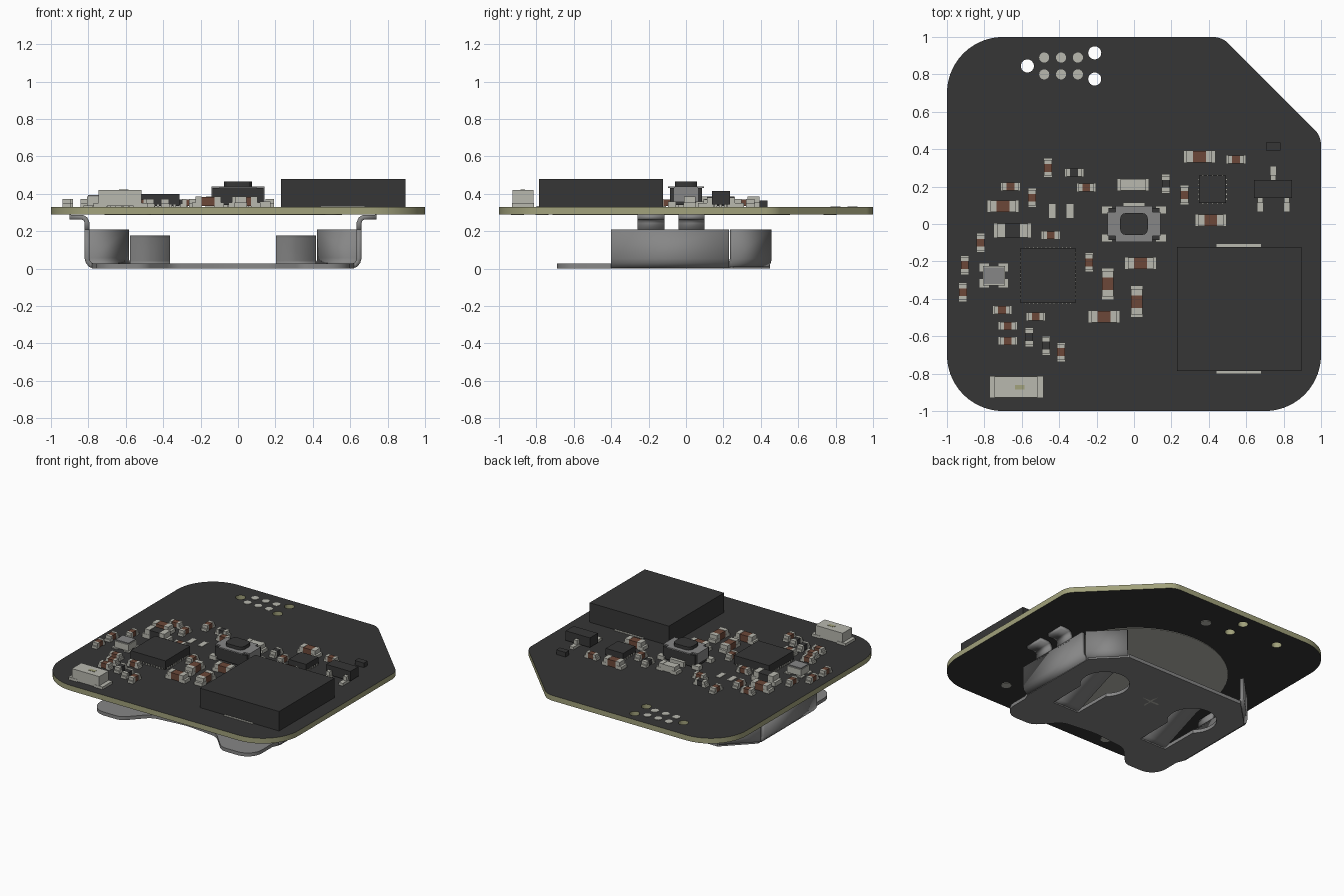
import bpy, bmesh, math
from mathutils import Vector, Matrix

if "Cube" in bpy.data.objects:
    bpy.data.objects.remove(bpy.data.objects["Cube"], do_unlink=True)


def material(name, r, g, b):
    m = bpy.data.materials.new(name)
    m.use_nodes = True
    m.diffuse_color = (r, g, b, 1)
    m.node_tree.nodes["Principled BSDF"].inputs["Base Color"].default_value = (r, g, b, 1)
    return m


BLACK = material("black", .037, .037, .037)
OLIVE = material("olive laminate", .36, .36, .2)
SILVER = material("silver solder", .48, .48, .43)
STEEL = material("grey steel", .24, .24, .24)
BROWN = material("brown ceramic", .15, .064, .04)
TOP, BOTTOM = .33, .29          # board faces
CX, CY, T = -.08, -.08, .026    # battery clip centre and sheet thickness


def finish(name, bm, mats, loc=(0, 0, 0), smooth=False):
    me = bpy.data.meshes.new(name)
    bm.to_mesh(me)
    bm.free()
    for m in mats:
        me.materials.append(m)
    ob = bpy.data.objects.new(name, me)
    ob.location = loc
    bpy.context.collection.objects.link(ob)
    if smooth:
        bpy.ops.object.select_all(action='DESELECT')
        ob.select_set(True)
        bpy.context.view_layer.objects.active = ob
        bpy.ops.object.shade_smooth_by_angle(angle=math.radians(30))
    return ob


def circle(x, y, r, n=24):
    return [(x + r * math.cos(i * math.tau / n), y + r * math.sin(i * math.tau / n)) for i in range(n)]


def rounded(corners, n=8):
    """Outline from (x, y, corner radius) points."""
    out = []
    for i, (x, y, r) in enumerate(corners):
        p = Vector((x, y))
        if not r:
            out.append((x, y))
            continue
        a = (Vector(corners[i - 1][:2]) - p).normalized()
        b = (Vector(corners[(i + 1) % len(corners)][:2]) - p).normalized()
        half = a.angle(b) / 2
        c = p + (a + b).normalized() * r / math.sin(half)
        s, e = p + a * r / math.tan(half) - c, p + b * r / math.tan(half) - c
        turn = math.atan2(s.x * e.y - s.y * e.x, s.dot(e))
        for k in range(n + 1):
            t = turn * k / n
            out.append((c.x + s.x * math.cos(t) - s.y * math.sin(t),
                        c.y + s.x * math.sin(t) + s.y * math.cos(t)))
    return out


def sheet(name, loops, z0, z1, mats, loc=(0, 0, 0)):
    """Flat sheet: first loop is the outline, the others are holes."""
    cu = bpy.data.curves.new(name, 'CURVE')
    cu.dimensions, cu.fill_mode, cu.extrude = '2D', 'BOTH', (z1 - z0) / 2
    for loop in loops:
        sp = cu.splines.new('POLY')
        sp.points.add(len(loop) - 1)
        for pt, (x, y) in zip(sp.points, loop):
            pt.co = (x, y, 0, 1)
        sp.use_cyclic_u = True
    tmp = bpy.data.objects.new(name, cu)
    bpy.context.collection.objects.link(tmp)
    dg = bpy.context.evaluated_depsgraph_get()
    me = bpy.data.meshes.new_from_object(tmp.evaluated_get(dg))
    bm = bmesh.new()
    bm.from_mesh(me)
    bpy.data.objects.remove(tmp, do_unlink=True)
    bpy.data.curves.remove(cu)
    bpy.data.meshes.remove(me)
    bmesh.ops.remove_doubles(bm, verts=bm.verts, dist=1e-5)
    bmesh.ops.translate(bm, verts=bm.verts, vec=(0, 0, (z0 + z1) / 2))
    bmesh.ops.recalc_face_normals(bm, faces=bm.faces)
    for f in bm.faces:
        f.material_index = len(mats) - 1 if abs(f.normal.z) < .5 else 0
    return finish(name, bm, mats, loc, True)


def boxes(name, parts, loc=(0, 0, TOP)):
    """One object from (x0, x1, y0, y1, z0, z1, material) boxes."""
    bm, mats = bmesh.new(), []
    for x0, x1, y0, y1, z0, z1, m in parts:
        if m not in mats:
            mats.append(m)
        mat = Matrix.Translation(((x0 + x1) / 2, (y0 + y1) / 2, (z0 + z1) / 2)) @ \
            Matrix.Diagonal((x1 - x0, y1 - y0, z1 - z0, 1))
        for v in bmesh.ops.create_cube(bm, size=1, matrix=mat)["verts"]:
            for f in v.link_faces:
                f.material_index = mats.index(m)
    return finish(name, bm, mats, loc)


def strip(name, path, a0, a1, angle=0):
    """Bent metal strip, path of (distance, height), mirrored about the clip centre."""
    bm = bmesh.new()
    rot = Matrix.Rotation(math.radians(angle), 3, 'Z')
    rows = [[bm.verts.new(rot @ Vector((d, a, z))) for a in (a0, a1)] for d, z in path]
    for p, q in zip(rows, rows[1:]):
        bm.faces.new((p[0], q[0], q[1], p[1]))
    ob = finish(name, bm, [STEEL], (CX, 0, 0), True)
    ob.modifiers.new("thickness", 'SOLIDIFY').thickness = T
    ob.modifiers["thickness"].offset = 0
    ob.modifiers.new("mirror", 'MIRROR')
    return ob


# Circuit board with three drilled holes
outline = rounded([(-1, -1, .3), (1, -1, .3), (1, .47, .12), (.47, 1, .12), (-1, 1, .3)], 14)
holes = [circle(x, y, .035) for x, y in ((-.57, .845), (-.21, .915), (-.21, .775))]
sheet("circuit_board", [outline] + holes, BOTTOM, TOP, [BLACK, OLIVE])

# Round contact pads
for x in (-.48, -.39, -.3):
    for y in (.8, .89):
        sheet("programming_pad", [circle(x, y, .027)], TOP, TOP + .003, [SILVER])
sheet("battery_pad", [circle(CX, CY, .635, 64)], BOTTOM - .004, BOTTOM, [SILVER])
for x, y in ((0, .77), (.5, -.77), (-.5, -.9)):
    sheet("test_pad", [circle(x, y, .035)], BOTTOM - .004, BOTTOM, [SILVER])

# Battery clip base with two keyhole openings and a scooped front
side = [(.5, .45, 0), (.7, .25, 0), (.7, -.4, 0), (.68, -.45, 0),
        (.68, -.69, .12), (.42, -.69, .1), (.27, -.53, .12)]
base = rounded(side + [(0, -.5, .5)] + [(-x, y, r) for x, y, r in reversed(side)])
key = [(.39 + .17 * math.sin(math.radians(a)), .06 - .17 * math.cos(math.radians(a)))
       for a in range(42, 319, 12)] + [(.28, -.36), (.5, -.36)]
sheet("clip_base", [base, key, [(-x, y) for x, y in key]], 0, T, [STEEL], (CX, 0, 0))
m = T / 2


def wall(r):
    return [(r - .09, m), (r - .04, m), (r - .018, .02), (r - .005, .036), (r, .055), (r, .21)]


strip("clip_side_wall", wall(.727), -.4, .23)
strip("clip_corner_wall", wall(.68), -.335, -.045, 45)
tab = [(.727, .2), (.727, .245), (.735, .265), (.752, .275), (.82, .275)]
strip("clip_tab_front", tab, -.26, -.115)
strip("clip_tab_back", tab, -.04, .1)
strip("clip_spring", [(-.4, m), (-.33, .03), (-.02, .15), (.05, .163), (.12, .155)], -.497, -.283, 90)
boxes("polarity_cross", [(-.07, .07, -.008, .008, -.002, 0, SILVER),
                         (-.008, .008, -.07, .07, -.002, 0, SILVER)], (CX, .08, .002))


# Small two-terminal components
SIZES = {"S": (.105, .046, .042), "M": (.17, .066, .055), "L": (.205, .08, .07)}


def chip(x, y, axis, size="S", body=BROWN):
    l, w, h = SIZES[size]
    parts = [(-l * .22, l * .22, -w * .46, w * .46, .004, h * .96, body)]
    for s in (-1, 1):
        for a, b, half, top in ((.2, .4, .48, h), (.2, .5, .5, h * .45)):
            x0, x1 = sorted((s * l * a, s * l * b))
            parts.append((x0, x1, -w * half, w * half, 0, top, SILVER))
    ob = boxes("chip_component", parts, (x, y, TOP))
    ob.rotation_euler.z = math.pi / 2 if axis == "v" else 0


for x, y in ((-.46, .3), (-.545, .14), (-.82, -.1), (-.905, -.22), (-.915, -.365),
             (-.24, -.205), (-.39, -.685), (.27, .155)):
    chip(x, y, "v")
for x, y in ((-.66, .2), (-.255, .195), (-.445, -.06), (-.705, -.46), (-.675, -.545),
             (-.675, -.625), (-.525, -.495), (.545, .345)):
    chip(x, y, "h")
for x, y in ((-.56, -.605), (-.47, -.65), (.17, .215)):
    chip(x, y, "v", "S", BLACK)
for x, y in ((-.7, .095), (.035, -.21), (-.16, -.495), (.35, .36), (.41, .02)):
    chip(x, y, "h", "M")
for x, y in ((-.14, -.32), (.015, -.415)):
    chip(x, y, "v", "M")
chip(-.32, .275, "h", "S", BLACK)
chip(-.005, .21, "h", "M", SILVER)
chip(-.65, -.035, "h", "L", BLACK)
for x in (-.437, -.342):
    boxes("bare_pad", [(x - .018, x + .018, .032, .107, 0, .003, SILVER)])


# Square integrated circuits with rows of edge contacts
def square_chip(name, x, y, half, h, n):
    parts = [(-half, half, -half, half, .004, h, BLACK)]
    for i in range(n):
        c, d, e = (i - (n - 1) / 2) * half * 1.8 / n, half * .4 / n, half + .006
        parts += [(c - d, c + d, -e, e, 0, .012, SILVER), (-e, e, c - d, c + d, 0, .012, SILVER)]
    boxes(name, parts, (x, y, TOP))


square_chip("main_processor", -.46, -.275, .147, .07, 12)
square_chip("small_chip", .42, .185, .073, .055, 5)

# Large block module with a contact strip on each side
boxes("power_module", [(.23, .895, -.785, -.123, 0, .148, BLACK),
                       (.44, .68, -.8, -.108, 0, .004, SILVER)])

# Front indicator lamp
boxes("indicator_lamp", [(-.745, -.515, -.928, -.815, .004, .09, SILVER),
                         (-.772, -.7, -.93, -.812, 0, .02, SILVER),
                         (-.56, -.485, -.93, -.812, 0, .02, SILVER),
                         (-.637, -.585, -.885, -.86, .085, .092, OLIVE)])

# Crystal with corner pads
boxes("crystal", [(-.808, -.69, -.328, -.225, .006, .055, SILVER),
                  (-.803, -.695, -.32, -.233, .055, .063, STEEL)] +
      [(x, x + .05, y, y + .045, 0, .008, SILVER) for x in (-.825, -.725) for y in (-.34, -.255)])

# Three-legged transistor and a small diode
boxes("transistor", [(.642, .845, .14, .235, .012, .085, BLACK)] +
      [(x - .017, x + .017, y0, y1, 0, .02, SILVER)
       for x, y0, y1 in ((.675, .065, .15), (.817, .065, .15), (.745, .22, .31))] +
      [(x - .014, x + .014, y0, y1, 0, .05, SILVER)
       for x, y0, y1 in ((.675, .112, .15), (.817, .112, .15), (.745, .22, .262))])
boxes("diode", [(.705, .782, .393, .437, 0, .035, BLACK)])

# Push button: dark body, steel cover, corner legs, oval plunger
boxes("push_button", [(-.135, .135, -.085, .085, .01, .1, BLACK),
                      (-.14, .14, -.065, .065, .1, .11, STEEL),
                      (-.1, .1, -.095, .095, .1, .11, STEEL),
                      (-.06, .06, .09, .115, 0, .04, SILVER)] +
      [(s * .137 - .006, s * .137 + .006, -.065, .065, .03, .11, STEEL) for s in (-1, 1)] +
      [(sx * .145 - .03, sx * .145 + .03, sy * .075 - .022, sy * .075 + .022, 0, .03, SILVER)
       for sx in (-1, 1) for sy in (-1, 1)])
plunger = rounded([(-.075, -.06, .035), (.075, -.06, .035), (.075, .06, .035), (-.075, .06, .035)], 3)
sheet("button_plunger", [plunger], TOP + .1, TOP + .135, [BLACK])
